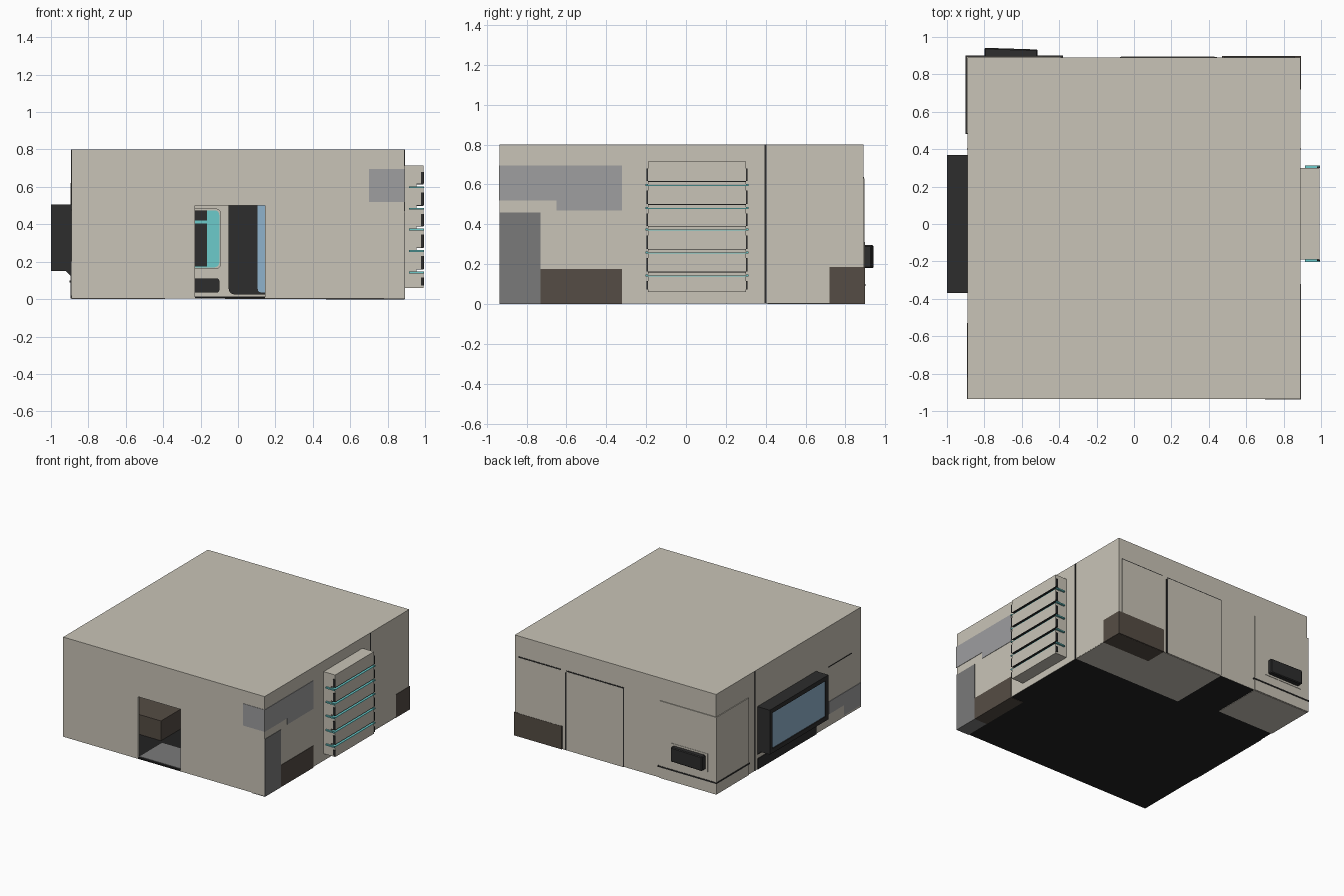
import bpy, bmesh, math
from mathutils import Vector

if "Cube" in bpy.data.objects:
    bpy.data.objects.remove(bpy.data.objects["Cube"])


def material(name, r, g, b):
    m = bpy.data.materials.new(name)
    m.diffuse_color = (r, g, b, 1)
    m.use_nodes = True
    m.node_tree.nodes["Principled BSDF"].inputs["Base Color"].default_value = m.diffuse_color
    return m


BEIGE = material("beige_wall", 0.584, 0.552, 0.474)
DARK = material("charcoal", 0.026, 0.026, 0.026)
PALE = material("pale_grey", 0.342, 0.342, 0.350)
GREY = material("mid_grey", 0.195, 0.195, 0.195)
BROWN = material("brown", 0.091, 0.073, 0.058)
CYAN = material("turquoise", 0.150, 0.597, 0.597)
BLUE = material("screen_blue", 0.275, 0.445, 0.604)
BLACK = material("floor_black", 0.016, 0.016, 0.016)


def prism(name, pts, axis, a, b, mat):
    """Extrude a 2D outline along an axis from a to b (outline in the other two axes, in order)."""
    bm = bmesh.new()

    def place(p, h):
        c = list(p)
        c.insert(axis, h)
        return bm.verts.new(c)
    lo = [place(p, a) for p in pts]
    hi = [place(p, b) for p in pts]
    n = len(pts)
    bm.faces.new(lo)
    bm.faces.new(hi)
    for i in range(n):
        j = (i + 1) % n
        bm.faces.new((lo[i], lo[j], hi[j], hi[i]))
    bmesh.ops.recalc_face_normals(bm, faces=bm.faces)
    me = bpy.data.meshes.new(name)
    bm.to_mesh(me)
    bm.free()
    me.materials.append(mat)
    ob = bpy.data.objects.new(name, me)
    bpy.context.collection.objects.link(ob)
    return ob


def box(name, x, y, z, mat):
    pts = [(x[0], y[0]), (x[1], y[0]), (x[1], y[1]), (x[0], y[1])]
    return prism(name, pts, 2, z[0], z[1], mat)


def rounded(x0, x1, z0, z1, r):
    """Rounded rectangle outline."""
    pts = []
    for cx, cz, s in ((x1 - r, z1 - r, 0), (x0 + r, z1 - r, 90), (x0 + r, z0 + r, 180), (x1 - r, z0 + r, 270)):
        for k in range(4):
            t = math.radians(s + k * 30)
            pts.append((cx + r * math.cos(t), cz + r * math.sin(t)))
    return pts


X, F, B, H = 0.89, -0.935, 0.89, 0.80
T = 0.02

# Hollow shell: roof, side and back walls, front wall with doorway notch
box("roof", (-X, X), (F, B), (H - T, H), BEIGE)
box("left_wall", (-X, -X + T), (F + T, B - T), (0.004, H - T), BEIGE)
box("right_wall", (X - T, X), (F + T, B - T), (0.004, H - T), BEIGE)
box("back_wall", (-X, X), (B - T, B), (0.004, H - T), BEIGE)
prism("front_wall", [(-X, 0.004), (-0.23, 0.004), (-0.23, 0.5), (0.145, 0.5), (0.145, 0.004),
                     (X, 0.004), (X, H - T), (-X, H - T)], 1, F, F + T, BEIGE)
box("floor", (-X + 0.002, X - 0.002), (F + 0.002, B - 0.002), (0.003, 0.012), BLACK)

# Underside plates
box("rear_base_plate", (-0.07, X), (0.41, B), (0.0, 0.003), BEIGE)
box("rear_corner_base_plate", (-X, -0.39), (0.49, B), (0.0, 0.003), BEIGE)
box("brown_base_plate", (0.47, X), (0.72, B), (-0.001, 0.002), BROWN)
box("grey_base_plate", (0.78, X), (F, -0.73), (0.0, 0.003), GREY)
box("brown_front_base_plate", (0.78, X), (-0.73, -0.32), (0.0, 0.003), BROWN)

# Wall seams between front and rear sections
for s in (-1, 1):
    box("wall_seam", sorted((s * (X - 0.001), s * (X + 0.002))), (0.395, 0.405), (0.004, H), DARK)

# Painted repair patches, right side and corner wraps
P = 0.003
prism("pale_side_patch", [(F - P, 0.52), (-0.65, 0.52), (-0.65, 0.47), (-0.32, 0.47), (-0.32, 0.695), (F - P, 0.695)],
      0, X, X + P, PALE)
box("pale_front_patch", (0.70, X), (F - P, F), (0.52, 0.695), PALE)
box("grey_side_patch", (X, X + P), (F, -0.73), (0.0, 0.46), GREY)
box("brown_side_patch", (X, X + P), (-0.73, -0.32), (0.0, 0.175), BROWN)
box("brown_rear_side_patch", (X, X + P), (0.72, B), (0.0, 0.185), BROWN)
box("brown_back_patch", (0.47, X + P), (B, B + 0.007), (0.0, 0.185), BROWN)
prism("pale_left_patch", [(F, 0.02), (-0.72, 0.02), (-0.72, 0.1), (-0.53, 0.1), (-0.53, 0.2), (F, 0.2)],
      0, -X - P, -X, PALE)
box("left_trim", (-X - P, -X), (-0.82, -0.53), (0.474, 0.48), DARK)

# Back panels and the corner cladding with its ledge
box("back_panel_a", (0.48, 0.86), (B, B + 0.005), (0.02, 0.63), BEIGE)
box("back_panel_b", (-0.07, 0.43), (B, B + 0.005), (0.004, 0.63), BEIGE)
box("back_panel_gap", (0.43, 0.445), (B, B + 0.004), (0.004, 0.62), DARK)
for name, x, z in (("panel_a_top", (0.48, 0.86), (0.63, 0.637)), ("panel_b_top", (-0.07, 0.43), (0.63, 0.637)),
                   ("panel_b_edge", (-0.076, -0.07), (0.01, 0.637))):
    box(name, x, (B, B + 0.004), z, DARK)
box("corner_back_cladding", (-X - 0.006, -0.39), (B, B + 0.006), (0.004, 0.62), BEIGE)
box("corner_side_cladding", (-X - 0.006, -X), (0.485, B), (0.004, 0.62), BEIGE)
box("corner_back_ledge", (-X - 0.01, -0.38), (B, B + 0.01), (0.09, 0.1), DARK)
box("corner_side_ledge", (-X - 0.01, -X), (0.48, B), (0.09, 0.1), DARK)

# Wall unit on the back
box("wall_unit_backing", (-0.82, -0.49), (B, B + 0.009), (0.165, 0.31), BEIGE)
unit = prism("wall_unit", [(-0.80, B), (-0.515, B), (-0.515, 0.933), (-0.80, 0.942)], 2, 0.18, 0.295, DARK)
bev = unit.modifiers.new("bevel", "BEVEL")
bev.width, bev.segments = 0.006, 1

# Large display on the left side: frame bars, recessed screen, lower bracket
L, y0, y1, z0, z1, w = -1.0, -0.37, 0.37, 0.15, 0.505, 0.035
box("display_body", (L + 0.02, -X), (y0, y1), (z0, z1), DARK)
for y, z in (((y0, y1), (z1 - w, z1)), ((y0, y1), (z0, z0 + w)),
             ((y0, y0 + w), (z0 + w, z1 - w)), ((y1 - w, y1), (z0 + w, z1 - w))):
    box("display_frame", (L, L + 0.02), y, z, DARK)
box("display_screen", (L + 0.008, L + 0.022), (y0 + w, y1 - w), (z0 + w, z1 - w), BLUE)
bracket = [(-X, 0.12), (-0.92, z0), (-X, z0)]
prism("display_bracket", bracket, 1, y0, y1, DARK)
box("display_base_strip", (-X - 0.006, -X), (y0, y1), (0.004, 0.09), DARK)

# Louvred unit on the right side: beige core and slats, turquoise fins between
ly0, ly1, n = -0.19, 0.30, 6
box("louvre_core", (X, 0.955), (ly0, ly1), (0.06, 0.715), BEIGE)
levels = [0.06, 0.15, 0.265, 0.38, 0.49, 0.605, 0.715]
for i in range(n):
    a, b = levels[i], levels[i + 1]
    box("louvre_slat", (0.955, 0.992), (ly0, ly1), (a + (0.012 if i else 0), b - (0.012 if i < n - 1 else 0)), BEIGE)
    for s, y in ((-1, ly0), (1, ly1)):
        box("louvre_side_bar", (0.978, 0.995), sorted((y, y + s * 0.008)), (a + 0.012, b - 0.035), DARK)
    if i < n - 1:
        box("louvre_fin", (0.955, 0.992), (ly0, ly1), (b - 0.012, b - 0.007), CYAN)
        box("louvre_shadow_bar", (0.955, 0.992), (ly0, ly1), (b + 0.008, b + 0.012), DARK)
        for s, y in ((-1, ly0), (1, ly1)):
            box("louvre_fin_end", (0.915, 0.995), sorted((y, y + s * 0.014)), (b - 0.012, b - 0.002), CYAN)

# Interior: entry mat, counter, partition with machine and inner door
box("entry_mat", (-0.23, 0.145), (F + T, -0.63), (0.012, 0.015), GREY)
box("counter", (-0.62, -0.26), (-0.6, -0.3), (0.012, 0.17), BROWN)
box("partition", (-X + T, X - T), (0.39, 0.41), (0.012, H - T), BEIGE)
Y = 0.39
prism("cabinet_bezel", rounded(-0.42, -0.09, 0.16, 0.485, 0.03), 1, Y - 0.02, Y, BEIGE)
prism("cabinet_glass", rounded(-0.40, -0.10, 0.17, 0.475, 0.025), 1, Y - 0.025, Y - 0.01, CYAN)
box("cabinet_upper_panel", (-0.39, -0.165), (Y - 0.032, Y - 0.02), (0.42, 0.475), DARK)
box("cabinet_lower_panel", (-0.39, -0.165), (Y - 0.032, Y - 0.02), (0.175, 0.405), DARK)
prism("cabinet_tray", rounded(-0.40, -0.10, 0.035, 0.11, 0.012), 1, Y - 0.02, Y, DARK)
prism("inner_door", rounded(-0.05, 0.30, 0.025, 0.60, 0.03), 1, Y - 0.015, Y, DARK)
prism("inner_door_glass", rounded(0.105, 0.28, 0.035, 0.58, 0.02), 1, Y - 0.022, Y - 0.01, BLUE)
